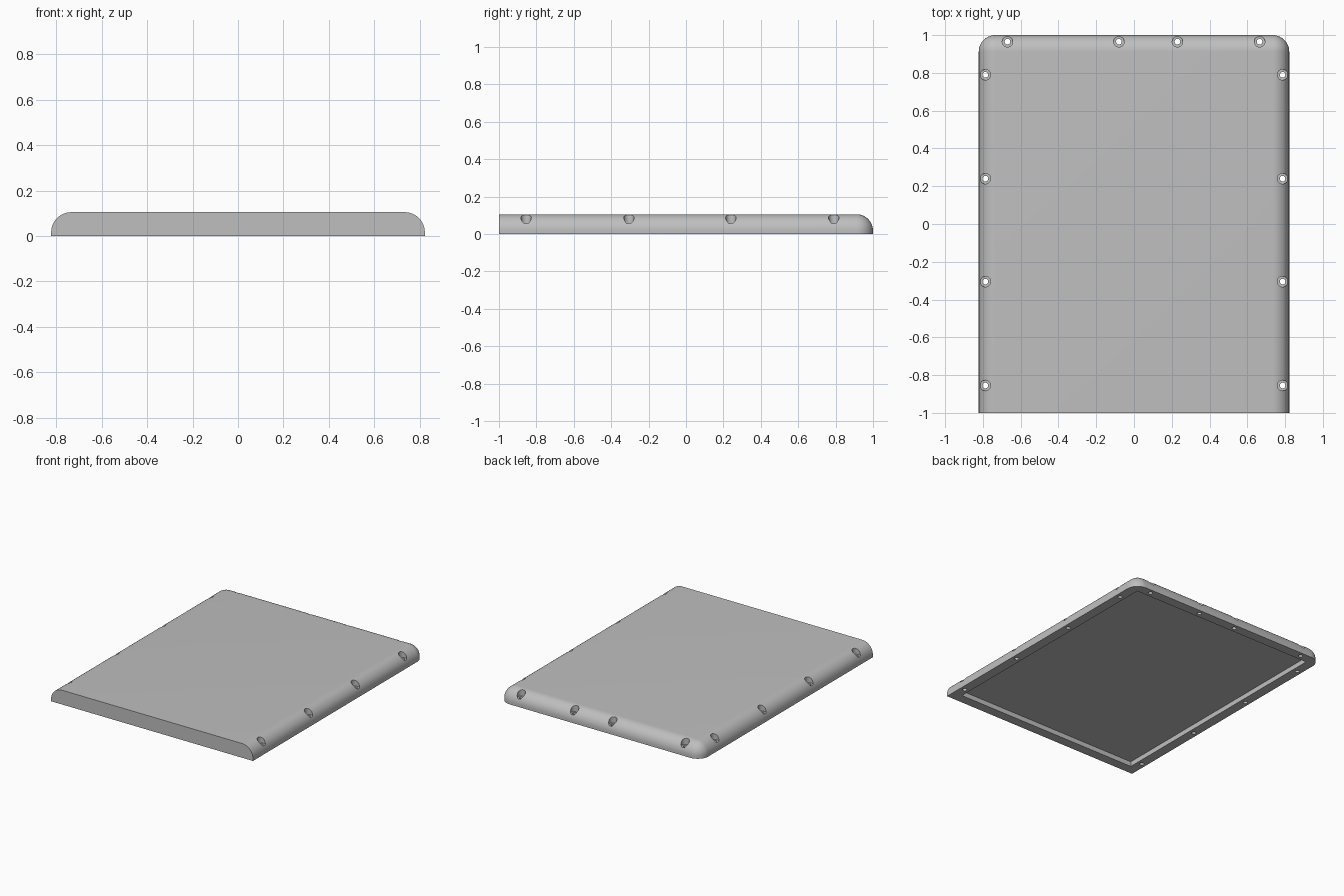
import bpy, bmesh, math
from mathutils import Vector, Matrix

if "Cube" in bpy.data.objects:
    bpy.data.objects.remove(bpy.data.objects["Cube"], do_unlink=True)

HALF_X, HALF_Y, HEIGHT = 0.822, 1.0, 0.105
ROUND = 0.088            # edge and corner radius
WALL, RECESS = 0.072, 0.036
INSET = 0.035            # screw hole distance from the edge
SIDE_HOLES = (0.79, 0.24, -0.305, -0.855)
BACK_HOLES = (-0.67, -0.08, 0.23, 0.665)

grey = bpy.data.materials.new("light grey")
grey.use_nodes = True
colour = (0.52, 0.52, 0.52, 1)
grey.diffuse_color = colour
grey.node_tree.nodes["Principled BSDF"].inputs["Base Color"].default_value = colour


def add_box(bm, size, centre):
    m = Matrix.Translation(centre) @ Matrix.Diagonal((*size, 1))
    return bmesh.ops.create_cube(bm, size=1, matrix=m)


def add_stepped_pin(bm, x, y, sides=32):
    """Narrow shank below a wide head, as one closed turned solid."""
    profile = ((0.015, -0.05), (0.015, 0.055), (0.028, 0.055), (0.028, 0.2))
    rings = [[bm.verts.new((x + r * math.cos(2 * math.pi * i / sides),
                            y + r * math.sin(2 * math.pi * i / sides), z))
              for i in range(sides)] for r, z in profile]
    for low, high in zip(rings, rings[1:]):
        for i in range(sides):
            j = (i + 1) % sides
            bm.faces.new((low[i], low[j], high[j], high[i]))
    bm.faces.new(rings[0][::-1])
    bm.faces.new(rings[-1])


def make_object(name, bm):
    bmesh.ops.recalc_face_normals(bm, faces=bm.faces)
    mesh = bpy.data.meshes.new(name)
    bm.to_mesh(mesh)
    bm.free()
    mesh.materials.append(grey)
    obj = bpy.data.objects.new(name, mesh)
    bpy.context.collection.objects.link(obj)
    return obj


# Cover: slab with rounded sides and back, square-cut front
bm = bmesh.new()
add_box(bm, (2 * HALF_X, 2 * HALF_Y, HEIGHT), Vector((0, 0, HEIGHT / 2)))


def is_rounded(edge):
    mid = (edge.verts[0].co + edge.verts[1].co) / 2
    top = mid.z > HEIGHT - 0.001
    back = mid.y > HALF_Y - 0.001
    side = abs(mid.x) > HALF_X - 0.001
    return (top and (back or side)) or (back and side)


bmesh.ops.bevel(bm, geom=[e for e in bm.edges if is_rounded(e)], offset=ROUND,
                offset_type='OFFSET', segments=14, profile=0.5, affect='EDGES')
cover = make_object("cover", bm)

# Cutter: underside recess and counterbored screw holes
bm = bmesh.new()
add_box(bm, (2 * (HALF_X - WALL), 2 * (HALF_Y - WALL), 2 * RECESS), Vector((0, 0, 0)))
for y in SIDE_HOLES:
    for side in (-1, 1):
        add_stepped_pin(bm, side * (HALF_X - INSET), y)
for x in BACK_HOLES:
    add_stepped_pin(bm, x, HALF_Y - INSET)
cutter = make_object("cutter", bm)
cutter.hide_render = True

cut = cover.modifiers.new("cut", 'BOOLEAN')
cut.operation = 'DIFFERENCE'
cut.solver = 'EXACT'
cut.object = cutter

bpy.ops.object.select_all(action='DESELECT')
cover.select_set(True)
bpy.context.view_layer.objects.active = cover
bpy.ops.object.modifier_apply(modifier=cut.name)
bpy.data.objects.remove(cutter, do_unlink=True)
bpy.ops.object.shade_smooth_by_angle(angle=math.radians(30))
